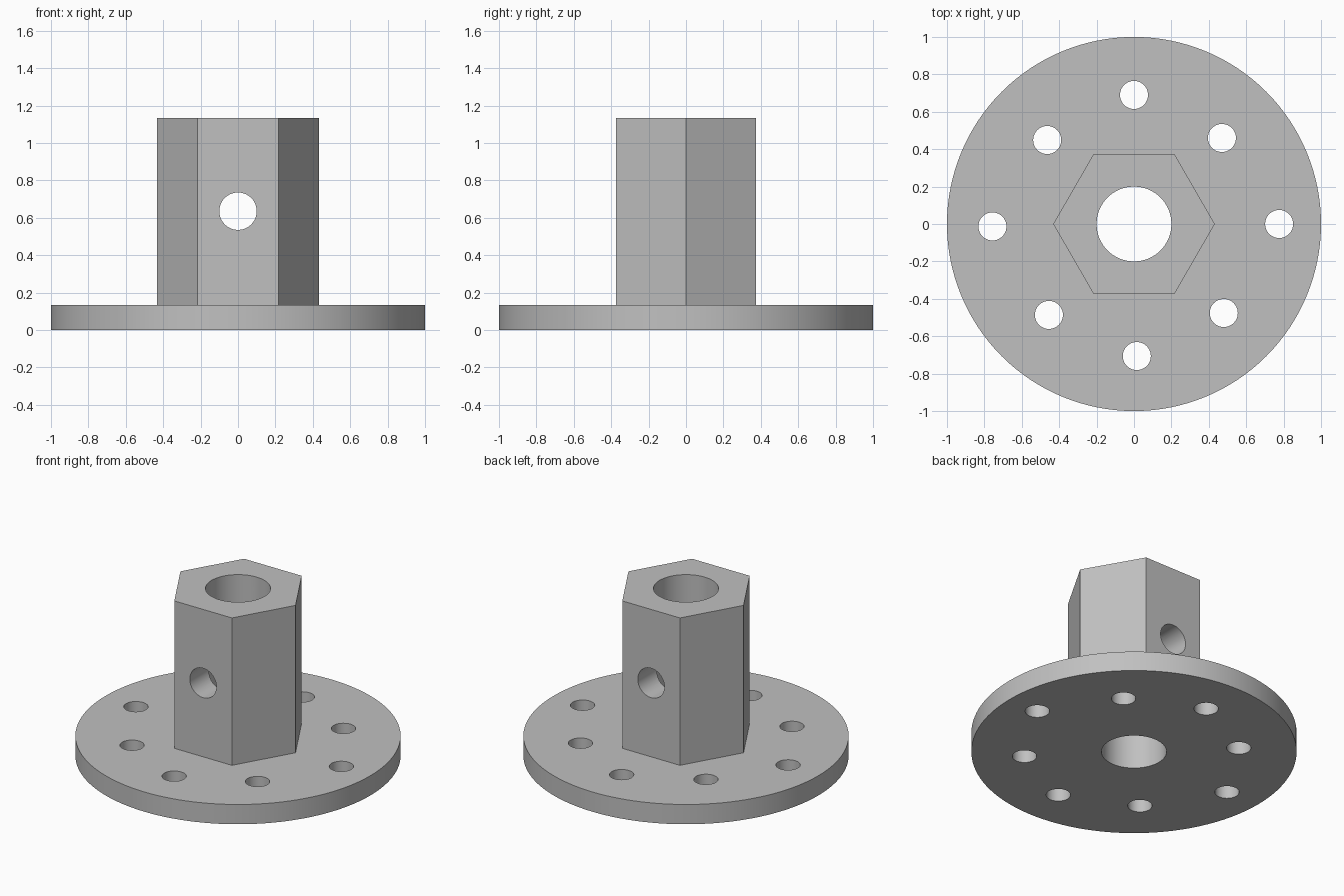
import bpy
import math

cube = bpy.data.objects.get("Cube")
if cube:
    bpy.data.objects.remove(cube, do_unlink=True)

FLANGE_TOP = 0.134
HUB_TOP = 1.134

metal = bpy.data.materials.new("plain grey")
metal.use_nodes = True
grey = (0.53, 0.53, 0.53, 1)
metal.diffuse_color = grey
metal.node_tree.nodes["Principled BSDF"].inputs["Base Color"].default_value = grey


def prism(name, radius, z0, z1, sides, x=0, y=0):
    """Upright prism standing between two heights."""
    bpy.ops.mesh.primitive_cylinder_add(
        vertices=sides, radius=radius, depth=z1 - z0, location=(x, y, (z0 + z1) / 2))
    ob = bpy.context.object
    ob.name = name
    ob.data.materials.append(metal)
    return ob


def cut(target, cutter):
    """Subtract the cutter, then discard it."""
    mod = target.modifiers.new("hole", "BOOLEAN")
    mod.operation = "DIFFERENCE"
    mod.solver = "EXACT"
    mod.object = cutter
    bpy.context.view_layer.objects.active = target
    bpy.ops.object.modifier_apply(modifier=mod.name)
    bpy.data.objects.remove(cutter, do_unlink=True)


def finish(ob):
    bpy.ops.object.select_all(action="DESELECT")
    ob.select_set(True)
    bpy.context.view_layer.objects.active = ob
    bpy.ops.object.shade_smooth_by_angle(angle=math.radians(30))


# Round flange with a central bore and a ring of bolt holes
flange = prism("flange", 1, 0, FLANGE_TOP, 128)
cut(flange, prism("bore_cutter", 0.2, -1, 2, 64))
bolt_holes = [(0, 0.69), (0.47, 0.46), (0.776, 0), (0.48, -0.476),
              (0.015, -0.706), (-0.455, -0.486), (-0.757, -0.013), (-0.464, 0.449)]
for x, y in bolt_holes:
    cut(flange, prism("bolt_cutter", 0.075, -1, 1, 40, x, y))
finish(flange)

# Hexagonal hub with corners on the x axis
hub = prism("hex_hub", 0.432, FLANGE_TOP, HUB_TOP, 6)
hub.rotation_euler.z = math.radians(30)
bpy.ops.object.transform_apply(location=False, rotation=True, scale=False)
cut(hub, prism("bore_cutter", 0.2, -1, 2, 64))

# Cross hole running from front to back through the hub
cross = prism("cross_cutter", 0.1, -0.365, 1.635, 48)
cross.rotation_euler.x = math.radians(90)
bpy.context.view_layer.update()
cut(hub, cross)
finish(hub)
